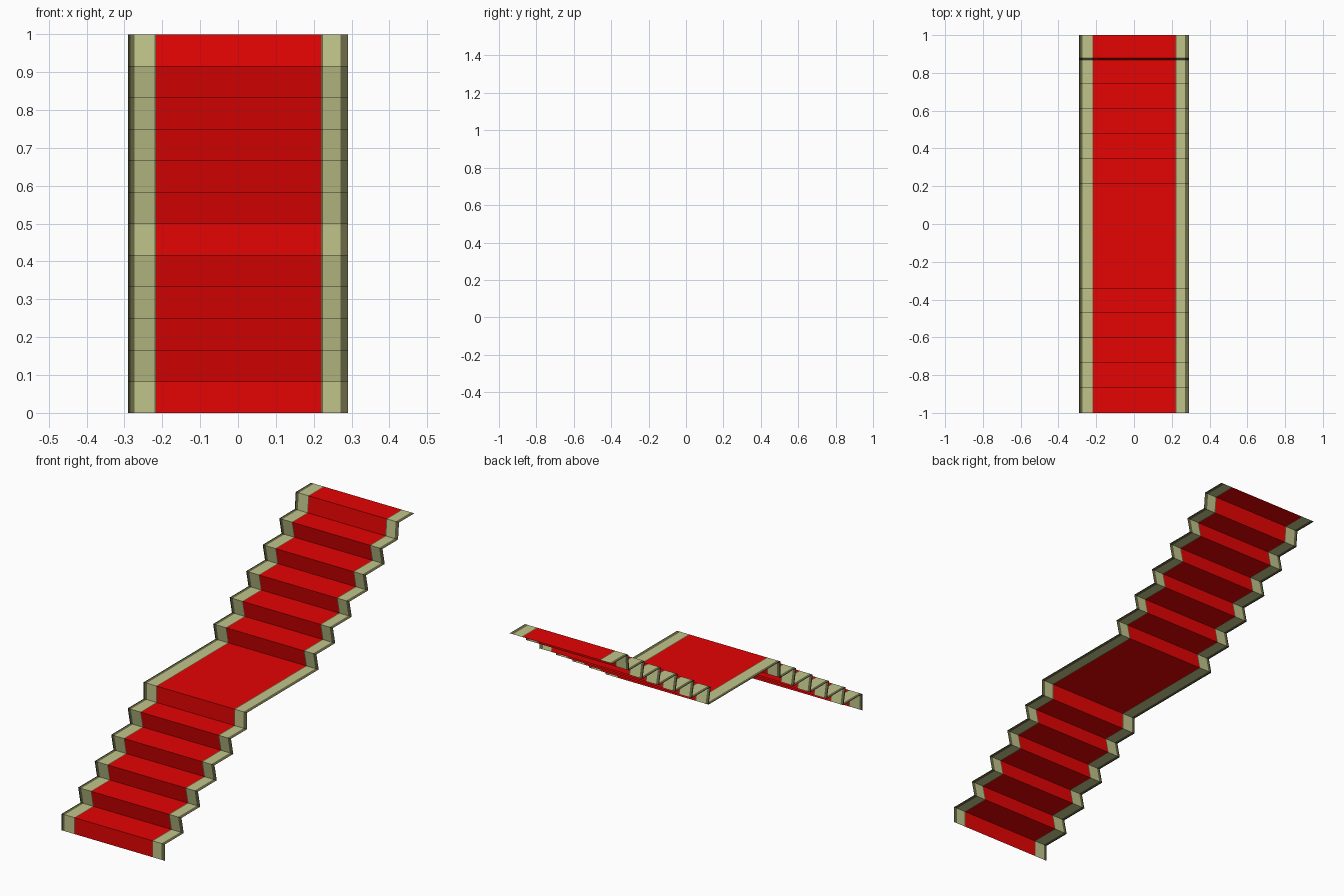
import bpy, bmesh

if "Cube" in bpy.data.objects:
    bpy.data.objects.remove(bpy.data.objects["Cube"])

RISE = 1 / 12
LEAN = 0.018          # how far the nosings overhang the risers below them

def material(name, rgb):
    m = bpy.data.materials.new(name)
    m.diffuse_color = (*rgb, 1)
    m.use_nodes = True
    m.node_tree.nodes["Principled BSDF"].inputs["Base Color"].default_value = m.diffuse_color
    return m

mats = [material("carpet_red", (0.78, 0.001, 0.001)),
        material("stone_tan", (0.53, 0.56, 0.255)),
        material("edge_olive", (0.145, 0.142, 0.062)),
        material("edge_dark", (0.045, 0.045, 0.02))]

# nosing position of each of the twelve risers: lower flight, landing, upper flight
nosings = [-1 + 0.1325 * i for i in range(5)] + [-0.342] + [0.215 + 0.1325 * i for i in range(6)]
upright = {0, 5, 11}  # bottom, landing and top risers do not overhang

# folded side profile
profile = []
for i, y in enumerate(nosings):
    foot = y if i in upright else y + LEAN
    if i == 11:
        foot = y - 0.008
    profile += [(foot, i * RISE), (y, (i + 1) * RISE)]
profile.append((1.0, 1.0))

# strips across the width: edge, tan border, thin carpet seam, red carpet, seam, tan, edge
xs = [-0.29, -0.284, -0.273, -0.220, -0.216, 0.219, 0.224, 0.271, 0.29]
strip_mats = [3, 2, 1, 2, 0, 2, 1, 2]

bm = bmesh.new()
rows = [[bm.verts.new((x, y, z)) for x in xs] for y, z in profile]
for a, b in zip(rows, rows[1:]):
    for k, mi in enumerate(strip_mats):
        f = bm.faces.new((a[k], a[k + 1], b[k + 1], b[k]))
        f.material_index = mi

mesh = bpy.data.meshes.new("staircase")
bm.to_mesh(mesh)
bm.free()
for m in mats:
    mesh.materials.append(m)
stairs = bpy.data.objects.new("carpeted_staircase", mesh)
bpy.context.collection.objects.link(stairs)
